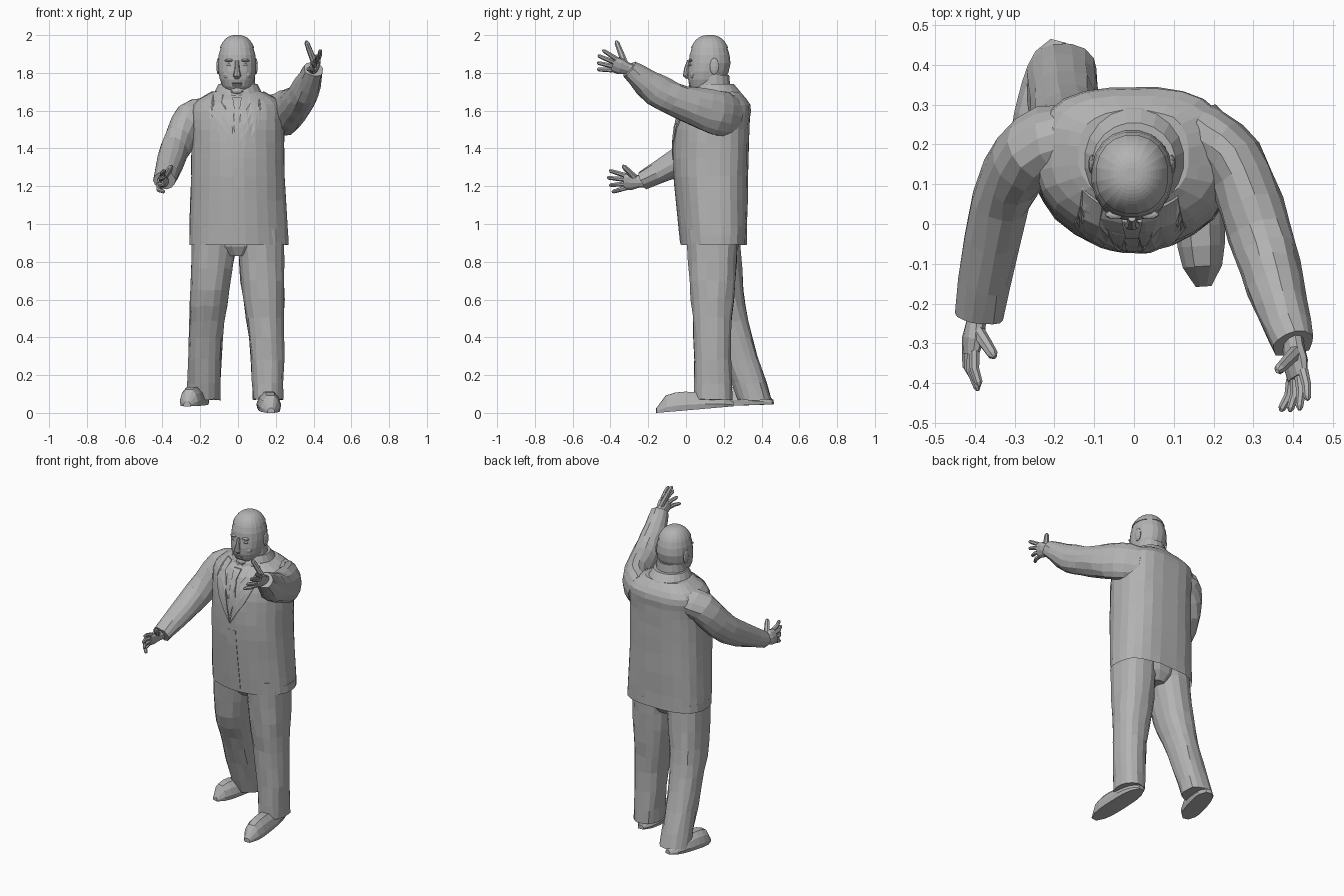
import bpy, bmesh, math, random
from mathutils import Vector
from mathutils.bvhtree import BVHTree

random.seed(4)
if "Cube" in bpy.data.objects:
    bpy.data.objects.remove(bpy.data.objects["Cube"], do_unlink=True)

shade = (.45, .45, .45, 1)
grey = bpy.data.materials.new("plain grey")
grey.use_nodes = True
grey.diffuse_color = shade
grey.node_tree.nodes["Principled BSDF"].inputs["Base Color"].default_value = shade
UP = Vector((0, 0, 1))


def finish(name, bm):
    bmesh.ops.recalc_face_normals(bm, faces=bm.faces)
    mesh = bpy.data.meshes.new(name)
    bm.to_mesh(mesh)
    bm.free()
    mesh.materials.append(grey)
    obj = bpy.data.objects.new(name, mesh)
    bpy.context.collection.objects.link(obj)
    return obj


def skin(name, rings, crease=0, hollow=0):
    """Join rings into a capped skin; crease roughens cloth, hollow dents the first cap."""
    bm = bmesh.new()
    loops = []
    for ring in rings:
        loops.append([bm.verts.new(point + Vector([random.uniform(-crease, crease) for axis in point]))
                      for point in ring])
    for low, high in zip(loops, loops[1:]):
        for i in range(len(low)):
            bm.faces.new((low[i - 1], low[i], high[i], high[i - 1]))
    cap = bm.faces.new(loops[0])
    bm.faces.new(loops[-1])
    if hollow:
        bmesh.ops.inset_region(bm, faces=[cap], thickness=.01)
        bmesh.ops.translate(bm, verts=cap.verts, vec=UP * hollow)
    return finish(name, bm)


def smooth(keys, steps=3):
    """Fill in between key rows (x, y, z, radius, radius) along a spline."""
    keys = [Vector(key) for key in keys]
    rows = []
    for i in range(len(keys) - 1):
        start, end = keys[i], keys[i + 1]
        lead = (end - keys[max(i - 1, 0)]) / 2
        trail = (keys[min(i + 2, len(keys) - 1)] - start) / 2
        for k in range(steps):
            t = k / steps
            ease = t * t * (3 - 2 * t)
            rows.append(start.lerp(end, ease) + lead * t * (1 - t) ** 2 - trail * t * t * (1 - t))
    return rows + [keys[-1]]


def column(name, rows, sides=16, front=2, back=2, **cloth):
    """Upright form from level sections; front and back set how square they are."""
    rings = []
    for x, y, z, wide, deep in rows:
        ring = []
        for i in range(sides):
            angle = math.tau * (i + .5) / sides
            c, s = math.cos(angle), math.sin(angle)
            power = 2 / (back if s > 0 else front)
            ring.append(Vector((x + wide * math.copysign(abs(c) ** power, c),
                                y + deep * math.copysign(abs(s) ** power, s), z)))
        rings.append(ring)
    return skin(name, rings, **cloth)


def tube(name, rows, sides=8, up=UP, **cloth):
    """Oval tube whose sections turn with the path."""
    path = [Vector(row[:3]) for row in rows]
    rings = []
    for i, row in enumerate(rows):
        along = (path[min(i + 1, len(path) - 1)] - path[max(i - 1, 0)]).normalized()
        side = up.cross(along).normalized()
        top = along.cross(side)
        turns = [math.tau * k / sides for k in range(sides)]
        rings.append([path[i] + side * row[3] * math.cos(a) + top * row[4] * math.sin(a) for a in turns])
    return skin(name, rings, **cloth)


def blob(name, centre, size):
    """Small squashed ball."""
    bm = bmesh.new()
    bmesh.ops.create_uvsphere(bm, u_segments=10, v_segments=6, radius=1)
    bmesh.ops.scale(bm, verts=bm.verts, vec=size)
    bmesh.ops.translate(bm, verts=bm.verts, vec=centre)
    return finish(name, bm)


# Jacket body, hollow under the hem
body = column("jacket_body", smooth([(.005, .147, .89, .265, .175), (0, .133, 1.25, .25, .197),
                                     (0, .137, 1.5, .245, .2), (0, .16, 1.63, .24, .18),
                                     (0, .165, 1.7, .14, .12)]),
              24, 2, 2.8, crease=.002, hollow=.05)
tree = BVHTree.FromPolygons([v.co.copy() for v in body.data.vertices],
                            [tuple(p.vertices) for p in body.data.polygons])
column("collar", [(0, .165, 1.66, .15, .145), (0, .16, 1.7, .125, .13), (0, .155, 1.74, .105, .1)], 20)


def plate(name, outline, lift):
    """Thin panel laid on the jacket front from an (x, z) outline."""
    bm = bmesh.new()
    face = bm.faces.new([bm.verts.new((x, 0, z)) for x, z in outline])
    bmesh.ops.triangulate(bm, faces=[face])
    bmesh.ops.subdivide_edges(bm, edges=bm.edges, cuts=3, use_grid_fill=True)
    for v in bm.verts:
        hit = tree.ray_cast(Vector((v.co.x, -1, v.co.z)), Vector((0, 1, 0)))[0]
        v.co.y = (hit.y if hit else .04) - lift
    for part in bmesh.ops.extrude_face_region(bm, geom=bm.faces[:])["geom"]:
        if isinstance(part, bmesh.types.BMVert):
            part.co.y += .009
    finish(name, bm)


# Shirt, tie, lapels and front closing
plate("shirt_front", [(-.07, 1.69), (.06, 1.69), (-.01, 1.37)], .002)
plate("tie_blade", [(-.02, 1.62), (.01, 1.62), (.025, 1.5), (-.01, 1.39), (-.035, 1.5)], .005)
plate("tie_knot", [(-.03, 1.67), (.02, 1.67), (.01, 1.61), (-.02, 1.61)], .01)
plate("jacket_overlap", [(-.03, 1.3), (.03, 1.3), (.04, .9), (0, .9), (-.03, 1)], .003)
for side, label in ((1, "left"), (-1, "right")):
    plate(label + "_lapel", [(side * x - .01, z) for x, z in
                             [(.07, 1.69), (.12, 1.69), (.14, 1.6), (.1, 1.5), (0, 1.34)]], .007)

# Sleeves
tube("left_sleeve", smooth([(.16, .24, 1.57, .07, .11), (.25, .16, 1.59, .078, .12),
                            (.315, -.02, 1.645, .08, .092), (.355, -.16, 1.71, .073, .085),
                            (.4, -.3, 1.82, .053, .05)]), 14, crease=.004)
tube("right_sleeve", smooth([(-.16, .21, 1.58, .09, .08), (-.245, .19, 1.56, .09, .095),
                             (-.335, .06, 1.39, .075, .09), (-.39, -.23, 1.23, .06, .05)]), 14, crease=.004)


def digit(name, root, tip, bend, thick):
    """One tapered finger with a bent middle."""
    points = [root, root.lerp(tip, .5) + bend, root.lerp(tip, .9), tip]
    tube(name, [(*p, thick * taper, thick * taper) for p, taper in zip(points, (1, .9, .75, .3))], 7,
         Vector((1, .2, 0)))


def hand(label, wrist, knuckles, thumb, lean, curl):
    """Open hand: palm leaning sideways, a fan of four curled fingers and a raised thumb."""
    wrist, knuckles, thumb = Vector(wrist), Vector(knuckles), Vector(thumb)
    reach = (knuckles - wrist).normalized()
    across = reach.cross(Vector((lean, 0, 1)).cross(reach)).normalized() * -1
    across *= math.copysign(1, across.z)
    palm = [(-.3, .026, .032), (.15, .025, .034), (.6, .026, .047), (1.1, .017, .046)]
    tube(label + "_palm", [(*wrist.lerp(knuckles, t), a, b) for t, a, b in palm], 10, across)
    for i, finger in enumerate(("index", "middle", "ring", "little")):
        place = 1.5 - i
        fan = place * .2
        inward = Vector((curl * (1 + i / 2), 0, 0))
        root = knuckles + across * place * .023
        length = .1 - .01 * abs(i - 1)
        tip = root + (reach * math.cos(fan) + across * math.sin(fan)) * length + inward
        digit(f"{label}_{finger}_finger", root, tip, inward * -.3, .0135)
    digit(label + "_thumb", wrist.lerp(knuckles, .3) + across * .015, thumb, across * 0, .018)


hand("left", (.4, -.3, 1.82), (.41, -.38, 1.845), (.36, -.37, 1.97), .5, -.01)
hand("right", (-.395, -.24, 1.225), (-.41, -.32, 1.225), (-.35, -.335, 1.31), .3, .02)

# Trousers
for label, keys in (
        ("left", [(.12, .14, .97, .125, .14), (.13, .14, .7, .117, .125),
                  (.15, .14, .4, .095, .1), (.16, .145, .07, .08, .1)]),
        ("right", [(-.12, .15, .97, .125, .14), (-.15, .18, .65, .107, .125),
                   (-.17, .255, .4, .09, .1), (-.18, .365, .07, .09, .09)])):
    column(label + "_trouser", smooth(keys), 16, 2.3, 2.3, crease=.004)
column("trouser_seat", [(0, .15, .83, .07, .1), (0, .15, .88, .17, .13), (0, .15, .97, .22, .14)])


def shoe(name, heel, toe, wide):
    """Rounded sole and an upper that swells at the ankle and sinks towards the toe."""
    heel, toe = Vector(heel), Vector(toe)
    side = (toe - heel).cross(UP).normalized()
    rings = []
    for k in range(9):
        t = k / 8
        half = wide * (1 - abs(2 * t - 1) ** 3 * .9) ** .5
        tall = .03 + .07 * math.sin(math.pi * (1 - t) ** .6) ** .8 if k % 8 else .025
        section = [(.9, 0), (1, .3), (.8, .7), (.4, 1)]
        section += [(-x, z) for x, z in reversed(section)]
        rings.append([heel.lerp(toe, t) + side * half * x + UP * tall * z for x, z in section])
    skin(name, rings)


shoe("left_shoe", (.15, .25, .035), (.175, -.157, 0), .063)
shoe("right_shoe", (-.19, .46, .045), (-.27, .15, .035), .063)


# Head, hair cap and neck
def skull(name, lowest, swell):
    rows = []
    for k in range(11):
        tilt = math.radians(lowest + (86 - lowest) * k / 10)
        rise, spread = math.sin(tilt), math.cos(tilt) ** .8
        rows.append((-.005, .125 + .03 * min(rise, 0), 1.843 + .157 * rise,
                     .103 * spread + swell, .112 * spread + swell))
    column(name, rows, 20, 2.2, 2.1)


skull("head", -80, 0)
skull("hair", 35, .004)
column("neck", [(0, .145, 1.64, .1, .1), (0, .145, 1.79, .09, .085)])

# Face
tube("nose", [(-.005, .016, 1.865, .01, .01), (-.005, .003, 1.82, .013, .014),
              (-.005, -.002, 1.785, .021, .014), (-.005, .01, 1.77, .012, .006)], up=Vector((0, 1, 0)))
blob("upper_lip", (-.005, .025, 1.746), (.034, .012, .007))
blob("lower_lip", (-.005, .026, 1.733), (.028, .012, .008))
blob("chin", (-.005, .04, 1.705), (.036, .02, .02))
for side, label in ((1, "left"), (-1, "right")):
    for part, x, y, z, size in (("eye", .04, .028, 1.842, (.018, .012, .009)),
                                ("brow", .042, .024, 1.866, (.026, .012, .008)),
                                ("cheek", .045, .045, 1.79, (.03, .025, .03)),
                                ("ear", .1, .15, 1.835, (.01, .025, .044))):
        blob(f"{label}_{part}", (side * x - .005, y, z), size)
